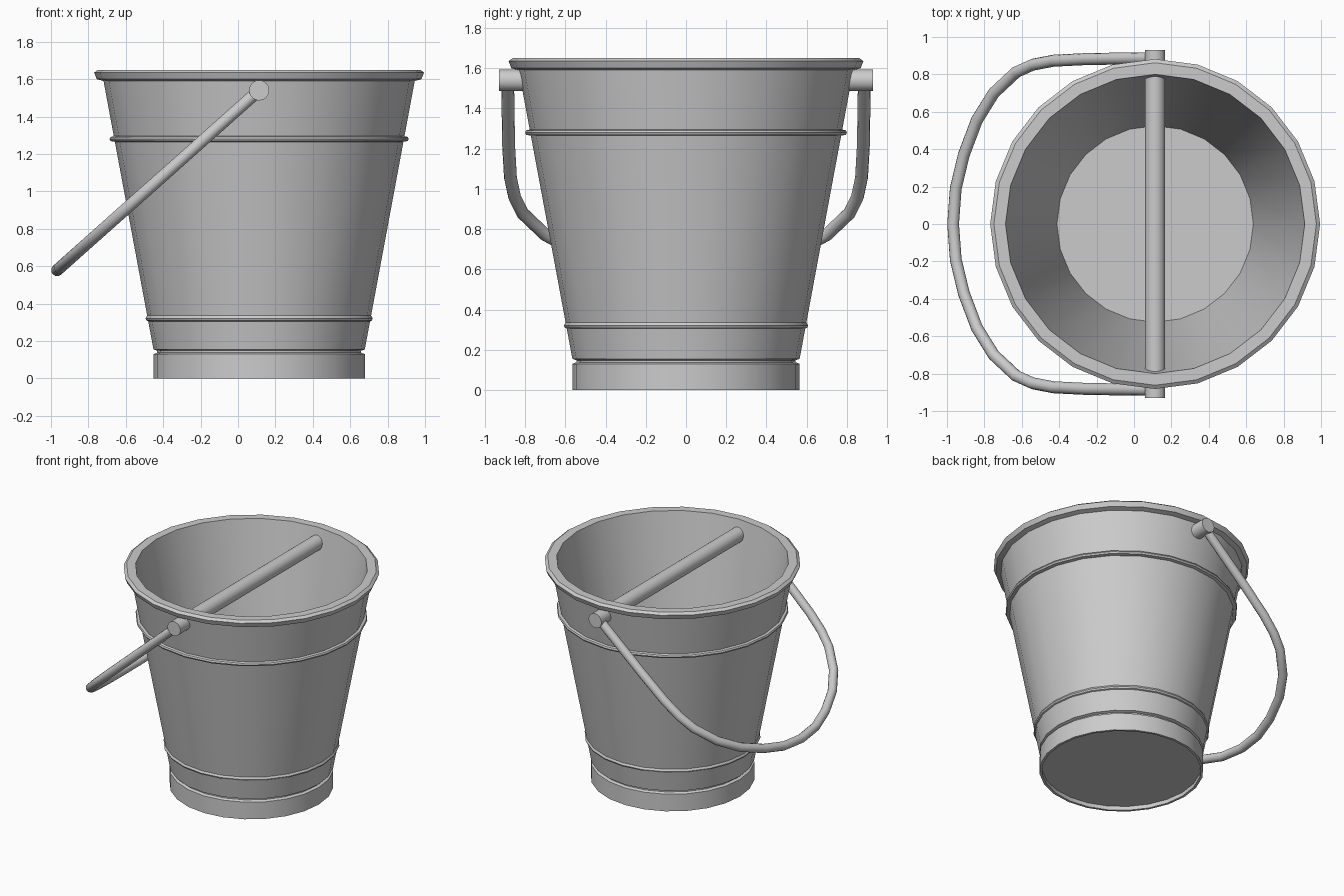
import bpy, bmesh, math
from mathutils import Vector, Matrix

if "Cube" in bpy.data.objects:
    bpy.data.objects.remove(bpy.data.objects["Cube"])

CX = 0.113            # bucket axis
PIVOT_Z = 1.54        # height of the handle pivot


def finish(obj, angle=35):
    bpy.ops.object.select_all(action='DESELECT')
    obj.select_set(True)
    bpy.context.view_layer.objects.active = obj
    bpy.ops.object.shade_smooth_by_angle(angle=math.radians(angle))


def revolve(name, profile, sides):
    """Lathe an (r, z) profile that starts and ends on the axis."""
    bm = bmesh.new()
    verts = [bm.verts.new((r, 0, z)) for r, z in profile]
    edges = [bm.edges.new(p) for p in zip(verts, verts[1:])]
    bmesh.ops.spin(bm, geom=verts + edges, cent=(0, 0, 0), axis=(0, 0, 1),
                   angle=math.tau, steps=sides, use_duplicate=False)
    bmesh.ops.remove_doubles(bm, verts=bm.verts, dist=0.0005)
    bmesh.ops.recalc_face_normals(bm, faces=bm.faces)
    mesh = bpy.data.meshes.new(name)
    bm.to_mesh(mesh)
    bm.free()
    obj = bpy.data.objects.new(name, mesh)
    bpy.context.collection.objects.link(obj)
    obj.location.x = CX
    finish(obj)
    return obj


def wall(z):
    return 0.565 + (z - 0.155) * 0.186


def rib(z, r):
    return [(wall(z - 0.015), z - 0.015), (r - 0.005, z - 0.011), (r, z),
            (r - 0.005, z + 0.011), (wall(z + 0.015), z + 0.015)]


# Bucket shell: recessed underside, foot, groove, ribbed wall, rim, inside
profile = [(0, 0.03), (0.547, 0.03), (0.547, 0), (0.565, 0), (0.565, 0.13),
           (0.545, 0.138), (0.545, 0.148), (0.565, 0.155)]
profile += rib(0.32, 0.607) + rib(1.28, 0.80)
profile += [(wall(1.59), 1.59), (0.868, 1.60), (0.882, 1.635),
            (0.862, 1.65), (0.80, 1.65), (0.525, 0.155), (0, 0.155)]
revolve("bucket", profile, 24)

# Crossbar through the bucket
bpy.ops.mesh.primitive_cylinder_add(vertices=24, radius=0.054, depth=1.86,
                                    location=(CX, 0, PIVOT_Z),
                                    rotation=(math.pi / 2, 0, 0))
bar = bpy.context.object
bar.name = "crossbar"
finish(bar)

# Handle: half path in (x, y), mirrored, lying in a tilted plane
half = [(CX, 0.887), (-0.25, 0.882), (-0.43, 0.873), (-0.54, 0.852),
        (-0.63, 0.812), (-0.75, 0.70), (-0.84, 0.555), (-0.91, 0.37),
        (-0.953, 0.19)]
path = half + [(-0.967, 0)] + [(x, -y) for x, y in reversed(half)]
curve = bpy.data.curves.new("handle", 'CURVE')
curve.dimensions = '3D'
curve.bevel_depth = 0.032
curve.bevel_resolution = 4
curve.use_fill_caps = True
spline = curve.splines.new('POLY')
spline.points.add(len(path) - 1)
for p, (x, y) in zip(spline.points, path):
    p.co = (x, y, PIVOT_Z + (x - CX) * 0.89, 1)
handle = bpy.data.objects.new("handle", curve)
bpy.context.collection.objects.link(handle)
bpy.ops.object.select_all(action='DESELECT')
handle.select_set(True)
bpy.context.view_layer.objects.active = handle
bpy.ops.object.convert(target='MESH')
finish(bpy.context.object, 40)
